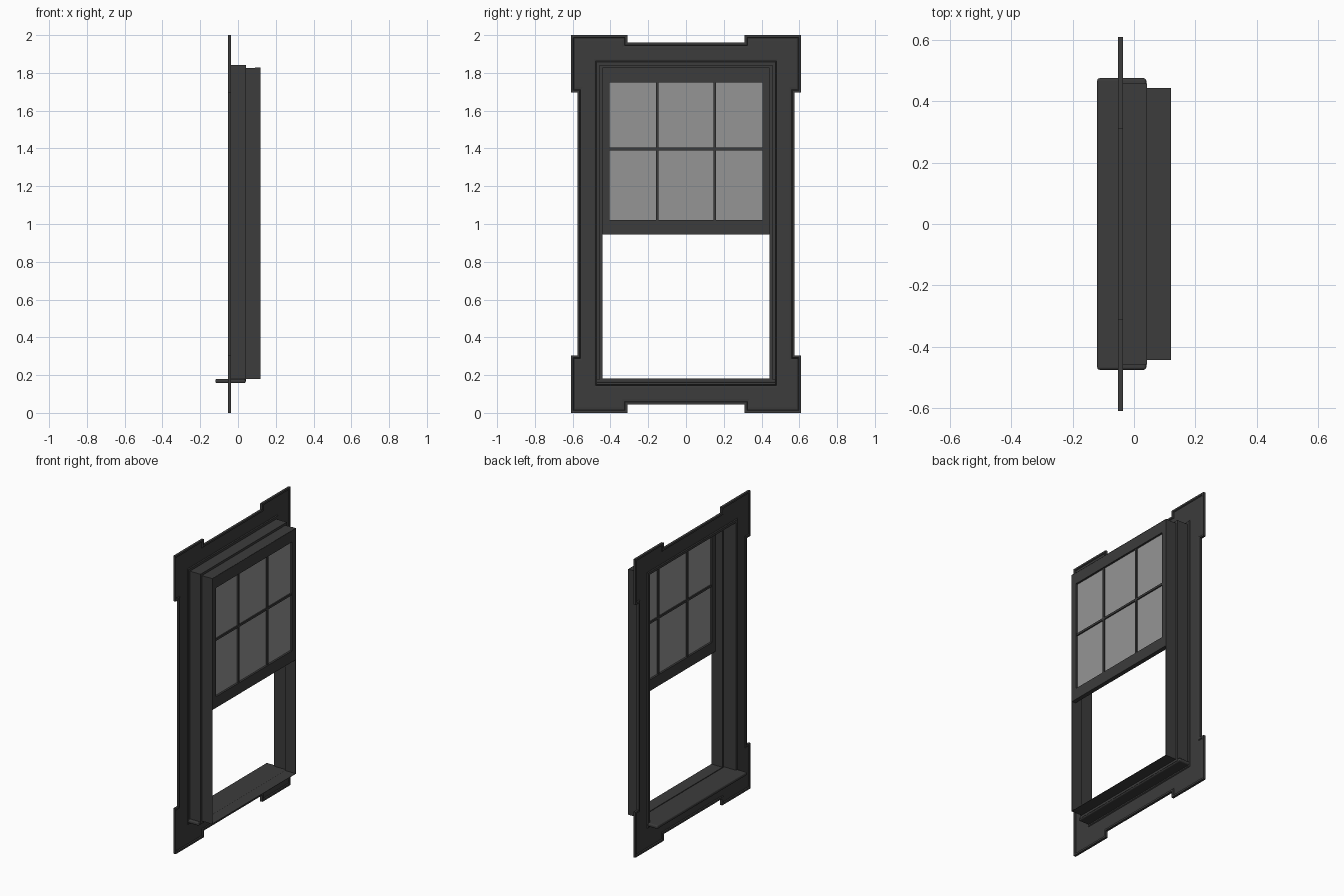
import bpy, bmesh
from mathutils import Vector

if "Cube" in bpy.data.objects:
    bpy.data.objects.remove(bpy.data.objects["Cube"])

dark = bpy.data.materials.new("dark_paint")
dark.diffuse_color = (0.045, 0.045, 0.045, 1)
dark.use_nodes = True
dark.node_tree.nodes["Principled BSDF"].inputs["Base Color"].default_value = dark.diffuse_color
clear = bpy.data.materials.new("clear_glass")
clear.diffuse_color = (0.3, 0.3, 0.3, 0.4)
clear.use_nodes = True
clear.node_tree.nodes["Principled BSDF"].inputs["Base Color"].default_value = clear.diffuse_color


def finish(name, bm, mat=dark):
    bmesh.ops.recalc_face_normals(bm, faces=bm.faces)
    me = bpy.data.meshes.new(name)
    bm.to_mesh(me)
    bm.free()
    ob = bpy.data.objects.new(name, me)
    bpy.context.collection.objects.link(ob)
    me.materials.append(mat)
    return ob


def box(name, x, y, z, mat=dark, bevel=0):
    bm = bmesh.new()
    bmesh.ops.create_cube(bm, size=1)
    for v in bm.verts:
        v.co = [(a + b) / 2 + c * (b - a) for (a, b), c in zip((x, y, z), v.co)]
    ob = finish(name, bm, mat)
    if bevel:
        m = ob.modifiers.new("bevel", 'BEVEL')
        m.width, m.segments = bevel, 3
    return ob


def inset(pts, d):
    """Mitred inset of a right-angled, counter-clockwise outline."""
    out = []
    for i, p in enumerate(pts):
        p = Vector(p)
        a = (p - Vector(pts[i - 1])).normalized()
        b = (Vector(pts[(i + 1) % len(pts)]) - p).normalized()
        out.append(p + d * Vector((-a.y - b.y, a.x + b.x)))
    return out


def loop(bm, pts, x):
    return [bm.verts.new((x, p[0], p[1])) for p in pts]


def bridge(bm, a, b):
    n = len(a)
    for i in range(n):
        j = (i + 1) % n
        bm.faces.new((a[i], a[j], b[j], b[i]))


def rect(y, z0, z1):
    return [(-y, z0), (y, z0), (y, z1), (-y, z1)]


# casing: eared outline and rectangular opening, raised rim on both edges
q = [(0.31, 0.045), (0.31, 0), (0.61, 0), (0.61, 0.305), (0.575, 0.305)]
bottom = [(-y, z) for y, z in reversed(q)] + q
outline = bottom + [(-y, 2 - z if z != 0.045 else 1.96) for y, z in bottom]
opening = rect(0.458, 0.165, 1.842)
X, H, L = -0.044, 0.008, 0.004
bm = bmesh.new()
edges_of = {}
for s in (1, -1):
    ends, flat = [], []
    for pts, steps in ((outline, ((0, H), (0.012, H), (0.016, L * 0.6), (0.028, L))),
                       (opening, ((0, H), (-0.016, H), (-0.02, L * 0.6), (-0.03, L)))):
        loops = [loop(bm, inset(pts, d), X + s * h) for d, h in steps]
        for a, b in zip(loops, loops[1:]):
            bridge(bm, a, b)
        ends.append(loops[0])
        last = loops[-1]
        flat += [bm.edges.get((last[i - 1], last[i])) for i in range(len(last))]
    bmesh.ops.triangle_fill(bm, edges=flat, use_beauty=True)
    edges_of[s] = ends
for a, b in zip(edges_of[1], edges_of[-1]):
    bridge(bm, a, b)
finish("casing", bm)

# stepped jamb lining
inner = inset(opening, 0.015)
bm = bmesh.new()
loops = [loop(bm, p, x) for p, x in ((opening, -0.04), (opening, 0.042),
                                     (inner, 0.042), (inner, 0.12))]
for a, b in zip(loops, loops[1:]):
    bridge(bm, a, b)
jamb = finish("jamb_lining", bm)
m = jamb.modifiers.new("thickness", 'SOLIDIFY')
m.thickness, m.offset = 0.003, -1

# sill with rounded edges
box("sill", (-0.12, 0.04), (-0.475, 0.475), (0.157, 0.18), bevel=0.008)

# raised sash: stiles, rails, glazing bars, glass
sx = (0.09, 0.119)
for s, side in ((-1, "left"), (1, "right")):
    box(side + "_stile", sx, sorted((s * 0.405, s * 0.443)), (0.945, 1.828))
    box(side + "_glazing_bar", (0.095, 0.114),
        (s * 0.153 - 0.007, s * 0.153 + 0.007), (1.02, 1.75))
box("top_rail", sx, (-0.405, 0.405), (1.75, 1.828))
box("bottom_rail", sx, (-0.405, 0.405), (0.945, 1.02))
box("cross_glazing_bar", (0.095, 0.114), (-0.405, 0.405), (1.39, 1.404))
box("glass", (0.103, 0.106), (-0.405, 0.405), (1.02, 1.75), clear)
